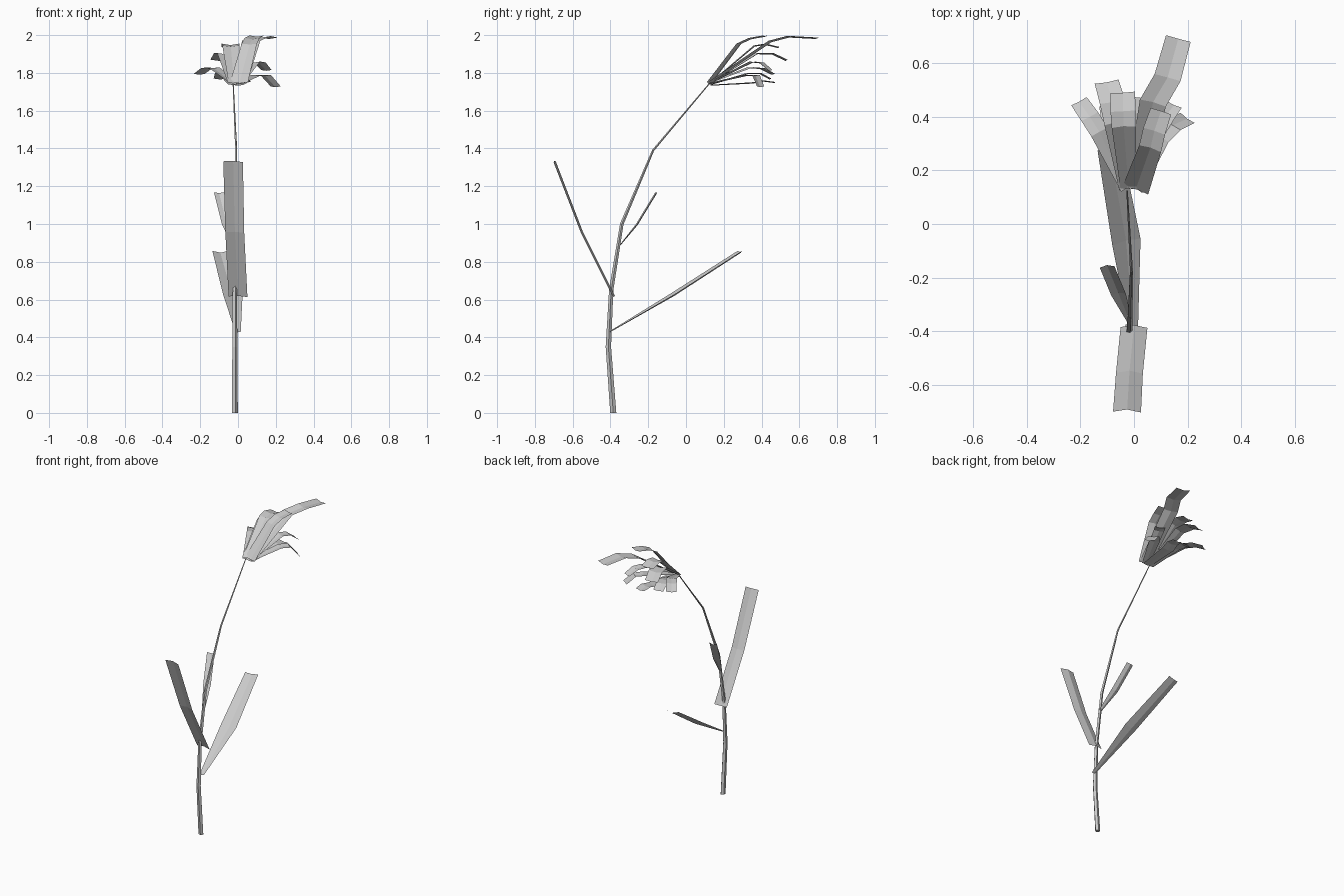
import bpy, math
from mathutils import Vector


def make(name, verts, faces):
    me = bpy.data.meshes.new(name)
    me.from_pydata([tuple(v) for v in verts], [], faces)
    me.update()
    ob = bpy.data.objects.new(name, me)
    bpy.context.collection.objects.link(ob)
    return ob


def blade(name, path, widths, side=None, fold=0.1):
    """Creased strip, three vertices across, along a short path."""
    pts = [Vector(p) for p in path]
    d = pts[-1] - pts[0]
    s = Vector(side) if side else Vector((d.y, -d.x, 0))
    s.normalize()
    verts = []
    for i, (p, w) in enumerate(zip(pts, widths)):
        t = pts[min(i + 1, len(pts) - 1)] - pts[max(i - 1, 0)]
        drop = s.cross(t).normalized() * w * fold
        verts += [p - s * w / 2, p - drop, p + s * w / 2]
    faces = []
    for i in range(len(pts) - 1):
        for j in range(2):
            a = i * 3 + j
            faces.append((a, a + 1, a + 4, a + 3))
    return make(name, verts, faces)


# Stem: five-sided tapering tube
path = [(-.018, -.385, 0), (-.018, -.411, .35), (-.018, -.396, .65),
        (-.015, -.34, 1.0), (-.01, -.174, 1.39), (-.026, .125, 1.745)]
radii = [.017, .015, .012, .010, .006, .003]
N = 5
verts, faces = [], []
for i, (p, r) in enumerate(zip(path, radii)):
    t = (Vector(path[min(i + 1, 5)]) - Vector(path[max(i - 1, 0)])).normalized()
    if i == 0:
        t = Vector((0, 0, 1))
    u = Vector((1, 0, 0))
    v = t.cross(u).normalized()
    for k in range(N):
        a = 2 * math.pi * k / N
        verts.append(Vector(p) + u * r * math.cos(a) + v * r * math.sin(a))
for i in range(5):
    for k in range(N):
        a, b = i * N + k, i * N + (k + 1) % N
        faces.append((a, b, b + N, a + N))
faces += [tuple(reversed(range(N))), tuple(range(5 * N, 6 * N))]
make("stem", verts, faces)

# Leaves
blade("rear_leaf", [(0, -.405, .43), (-.028, -.068, .632), (-.092, .285, .858)],
      [.03, .108, .09], (1, .25, 0), .13)
blade("front_leaf", [(0, -.385, .615), (-.017, -.555, .955), (-.026, -.70, 1.33)],
      [.1, .1, .104], (1, -.03, -.04), .1)
blade("small_leaf", [(-.015, -.365, .87), (-.058, -.262, 1.0), (-.1, -.16, 1.168)],
      [.02, .055, .055], (1, .1, 0), .15)

# Petals: path and widths
petals = [
    ([(.01, .125, 1.75), (.07, .45, 1.97), (.125, .545, 1.995), (.165, .69, 1.987)],
     [.08, .1, .1, .095]),
    ([(.005, .125, 1.75), (.06, .28, 1.955), (.075, .345, 1.985), (.1, .42, 1.998)],
     [.1, .085, .085, .08]),
    ([(-.03, .13, 1.75), (-.128, .342, 1.83), (-.165, .4, 1.825), (-.205, .457, 1.795)],
     [.04, .07, .07, .065]),
    ([(-.03, .13, 1.75), (-.068, .375, 1.905), (-.08, .455, 1.905), (-.102, .53, 1.87)],
     [.05, .085, .095, .09]),
    ([(-.02, .13, 1.75), (-.038, .36, 1.945), (-.04, .42, 1.955), (-.042, .49, 1.938)],
     [.06, .09, .095, .09]),
    ([(.0, .13, 1.737), (.01, .35, 1.75), (.025, .41, 1.76), (.03, .47, 1.752)],
     [.06, .085, .08, .07]),
    ([(.01, .13, 1.745), (.1, .325, 1.79), (.145, .37, 1.79), (.2, .395, 1.728)],
     [.05, .07, .07, .065]),
    ([(.01, .13, 1.75), (.085, .35, 1.86), (.115, .4, 1.855), (.15, .445, 1.815)],
     [.05, .07, .07, .06]),
    ([(-.03, .13, 1.74), (-.07, .33, 1.80), (-.085, .39, 1.80), (-.095, .445, 1.77)],
     [.05, .075, .075, .07]),
]
for i, (p, w) in enumerate(petals):
    blade("petal_%d" % (i + 1), p, w, fold=.08)
